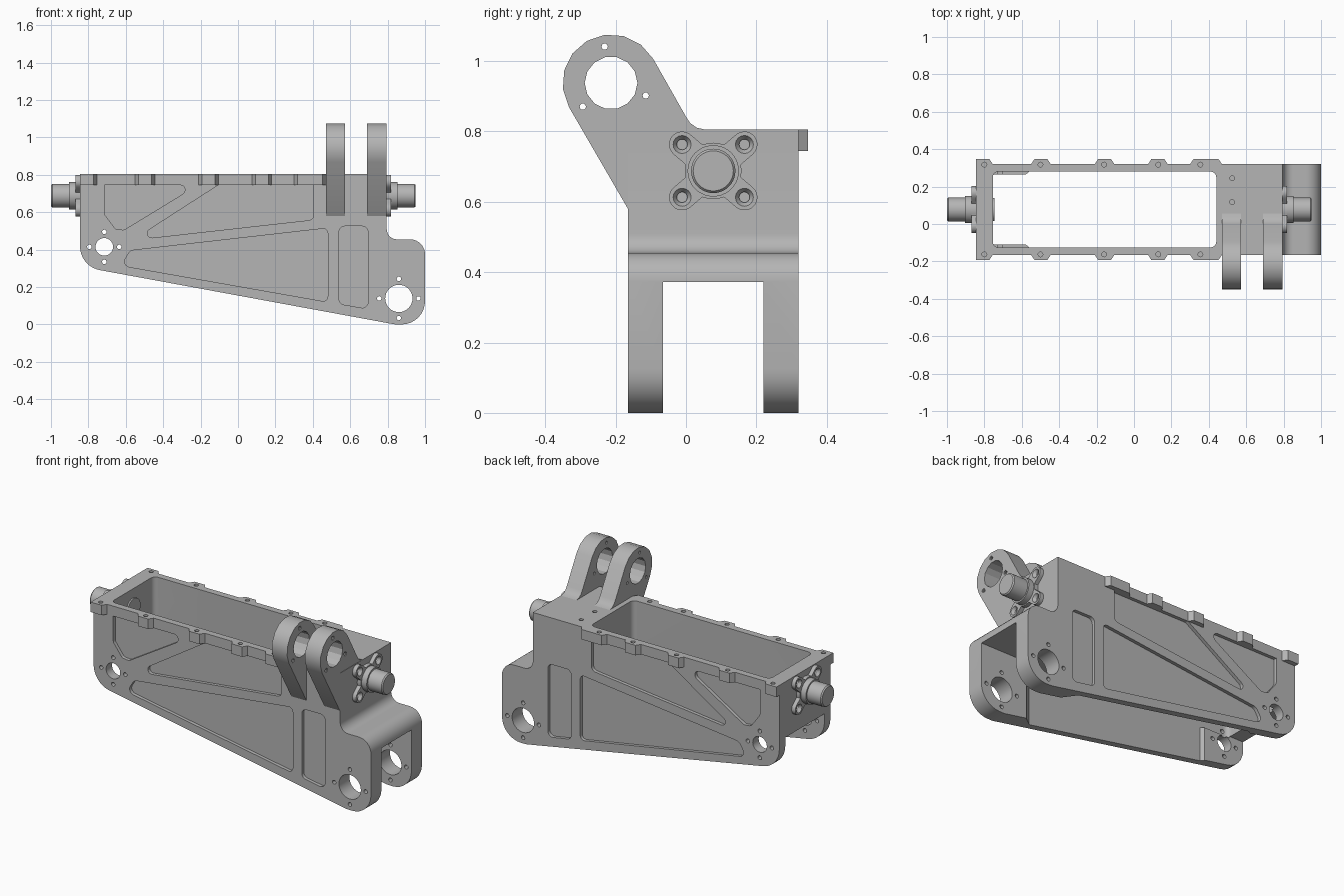
import bpy, bmesh, math
from mathutils import Vector, Matrix

if "Cube" in bpy.data.objects:
    bpy.data.objects.remove(bpy.data.objects["Cube"])

metal = bpy.data.materials.new("machined grey metal")
GREY = (0.46, 0.46, 0.46, 1)
metal.use_nodes = True
metal.diffuse_color = GREY
metal.node_tree.nodes["Principled BSDF"].inputs["Base Color"].default_value = GREY

MID = 0.0775       # middle of the housing in y
TOP = 0.805        # deck height
AXIS_Z = 0.688     # trunnion height
LIFT = {"X": lambda a, b, h: (h, a, b),
        "Y": lambda a, b, h: (a, h, b),
        "Z": lambda a, b, h: (a, b, h)}


def finish(bm, name):
    bmesh.ops.recalc_face_normals(bm, faces=bm.faces)
    mesh = bpy.data.meshes.new(name)
    bm.to_mesh(mesh)
    bm.free()
    mesh.materials.append(metal)
    obj = bpy.data.objects.new(name, mesh)
    bpy.context.collection.objects.link(obj)
    return obj


def prism(name, pts, axis, lo, hi):
    """Extrude a 2D outline along an axis."""
    bm = bmesh.new()
    rings = [[bm.verts.new(LIFT[axis](a, b, h)) for a, b in pts] for h in (lo, hi)]
    for ring in rings:
        bm.faces.new(ring)
    n = len(pts)
    for i in range(n):
        j = (i + 1) % n
        bm.faces.new((rings[0][i], rings[0][j], rings[1][j], rings[1][i]))
    return finish(bm, name)


def rod(name, axis, a, b, lo, hi, r1, r2=None, sides=24):
    """Cylinder or cone along an axis, r1 at lo and r2 at hi."""
    bm = bmesh.new()
    bmesh.ops.create_cone(bm, cap_ends=True, segments=sides, radius1=r1,
                          radius2=r1 if r2 is None else r2, depth=abs(hi - lo))
    way = Vector(LIFT[axis](0, 0, hi - lo)).normalized()
    turn = Vector((0, 0, 1)).rotation_difference(way).to_matrix().to_4x4()
    spot = Matrix.Translation(LIFT[axis](a, b, (lo + hi) / 2))
    bmesh.ops.transform(bm, matrix=spot @ turn, verts=bm.verts)
    return finish(bm, name)


def rounded(corners, steps=6):
    """Fillet the corners of an outline, each given as (a, b, radius)."""
    out = []
    n = len(corners)
    for i, (a, b, r) in enumerate(corners):
        p = Vector((a, b))
        if not r:
            out.append((a, b))
            continue
        u = (Vector(corners[i - 1][:2]) - p).normalized()
        v = (Vector(corners[(i + 1) % n][:2]) - p).normalized()
        half = u.angle(v) / 2
        reach = r / math.tan(half)
        c = p + (u + v).normalized() * (r / math.sin(half))
        start, end = p + u * reach - c, p + v * reach - c
        sweep = start.angle(end)
        for k in range(steps + 1):
            t = k / steps
            q = (start * math.sin((1 - t) * sweep) + end * math.sin(t * sweep)) / math.sin(sweep)
            out.append(tuple(c + q))
    return out


def combine(target, tools, operation="DIFFERENCE"):
    bpy.context.view_layer.objects.active = target
    for tool in tools:
        mod = target.modifiers.new("cut", "BOOLEAN")
        mod.operation, mod.solver, mod.object = operation, "EXACT", tool
        bpy.ops.object.modifier_apply(modifier=mod.name)
        bpy.data.objects.remove(tool)


def smooth(obj):
    bpy.ops.object.select_all(action="DESELECT")
    obj.select_set(True)
    bpy.context.view_layer.objects.active = obj
    bpy.ops.object.shade_smooth_by_angle(angle=math.radians(25))


def box(x0, x1, half, z0, z1, r=0.0):
    pts = [(x0, MID - half, r), (x1, MID - half, r), (x1, MID + half, r), (x0, MID + half, r)]
    return prism("cutter", rounded(pts), "Z", z0, z1)


# Housing: side silhouette extruded across the width
outline = [(-0.845, TOP, 0), (0.795, TOP, 0), (0.795, 0.455, 0.055), (1, 0.455, 0.08),
           (1, 0, 0.125), (0.84, 0, 0.15), (-0.845, 0.31, 0.13)]
housing = prism("housing", rounded(outline, 8), "Y", -0.165, 0.32)

# Bolt tabs along both rims
bolts = (-0.8, -0.5, -0.16, 0.13, 0.355)
tab_spans = ((-0.845, -0.755), (-0.55, -0.445), (-0.21, -0.105), (0.075, 0.18), (0.3, 0.47))
for side in (-1, 1):
    wall, inner, outer = (MID + side * d for d in (0.2425, 0.225, 0.27))
    tabs = []
    for x0, x1 in tab_spans:
        left = 0 if x0 < -0.8 else 0.018
        tabs.append(prism("tab", [(x0, inner), (x0, wall), (x0 + left, outer),
                                  (x1 - 0.018, outer), (x1, wall), (x1, inner)], "Z", 0.745, TOP))
    combine(housing, tabs, "UNION")

# Inner cavity: open well, thicker walls by the left holes, fork at the right
low = [(-1.2, 0.186), (-0.58, 0.186), (-0.56, 0.2025), (0.441, 0.2025)]
fork = [(0.43, 0.2025), (0.62, 0.2025), (0.69, 0.1425), (1.2, 0.1425)]


def mirrored(profile):
    return [(x, MID - h) for x, h in profile] + [(x, MID + h) for x, h in reversed(profile)]


combine(housing, [box(-0.755, 0.44, 0.2025, 0.46, 1.2, 0.03),
                  prism("cutter", mirrored(low), "Z", -0.2, 0.47),
                  prism("cutter", mirrored(fork), "Z", -0.2, 0.372)])

# Shallow weight-saving recesses on both sides
recesses = [
    [(-0.715, 0.745, 0), (-0.27, 0.745, 0.025), (-0.29, 0.70, 0.03), (-0.61, 0.505, 0.03),
     (-0.655, 0.51, 0.02), (-0.715, 0.59, 0.03)],
    [(-0.105, 0.745, 0), (0.405, 0.745, 0), (0.405, 0.56, 0.03), (-0.56, 0.452, 0.024)],
    [(-0.575, 0.395, 0.035), (0.48, 0.515, 0.025), (0.48, 0.12, 0.025), (-0.625, 0.315, 0.03)],
    [(0.54, 0.525, 0.03), (0.695, 0.525, 0.03), (0.695, 0.083, 0.03), (0.54, 0.11, 0.03)],
]
for corners in recesses:
    shape = rounded(corners)
    combine(housing, [prism("cutter", shape, "Y", -0.3, -0.145),
                      prism("cutter", shape, "Y", 0.30, 0.4)])

# Pivot holes with four screw holes around each
for x, z, r, ring in ((-0.715, 0.415, 0.047, 0.08), (0.86, 0.139, 0.073, 0.105)):
    cutters = [rod("cutter", "Y", x, z, -0.5, 0.6, r, sides=32)]
    for k in range(4):
        a = k * math.pi / 2
        cutters.append(rod("cutter", "Y", x + ring * math.cos(a), z + ring * math.sin(a),
                           -0.5, 0.6, 0.012, sides=12))
    combine(housing, cutters)

# Blind bolt holes in the rim and deck
spots = [(x, MID + s * 0.24) for x in bolts for s in (-1, 1)] + [(0.525, 0.245), (0.525, 0.117)]
combine(housing, [rod("cutter", "Z", x, y, 0.755, 0.9, 0.013, sides=12) for x, y in spots])
smooth(housing)

# Two leaning lugs on the front
EYE = (-0.213, 0.938)


def eye_arc(start, end, steps):
    angles = [math.radians(start + (end - start) * k / steps) for k in range(steps + 1)]
    return [(EYE[0] + 0.138 * math.cos(a), EYE[1] + 0.138 * math.sin(a)) for a in angles]


fillet = [(0.0, 0.842), (0.012, 0.824), (0.03, 0.811), (0.055, TOP)]
lug_shape = eye_arc(210, 30, 8) + fillet + [(0.055, 0.78), (-0.155, 0.70), (-0.155, 0.58), (-0.165, 0.58)]
for name, x0, x1 in (("inner_lug", 0.47, 0.572), ("outer_lug", 0.69, 0.793)):
    lug = prism(name, lug_shape, "X", x0, x1)
    cutters = [rod("cutter", "X", *EYE, x0 - 0.1, x1 + 0.1, 0.075, sides=14)]
    for deg in (100, 340, 220):
        a = math.radians(deg)
        y, z = EYE[0] + 0.105 * math.cos(a), EYE[1] + 0.105 * math.sin(a)
        cutters.append(rod("cutter", "X", y, z, x0 - 0.1, x1 + 0.1, 0.009, sides=10))
        cutters.append(rod("cutter", "X", y, z, x1 - 0.004, x1 + 0.02, 0.013, sides=10))
    combine(lug, cutters)
    smooth(lug)

# Trunnions: four-lobed flange, collar and shaft at each end
LOBE = (0.0885, 0.075)
lobe_dist, lobe_r = math.hypot(*LOBE), 0.037
lobe_angles = [math.atan2(sz * LOBE[1], sy * LOBE[0]) for sy in (-1, 1) for sz in (-1, 1)]


def flange_radius(a):
    best = 0.08
    for c in lobe_angles:
        d = math.atan2(math.sin(a - c), math.cos(a - c))
        if abs(d) < math.atan2(lobe_r, lobe_dist):
            best = max(best, lobe_dist * math.cos(d)
                       + math.sqrt(max(0, lobe_r ** 2 - (lobe_dist * math.sin(d)) ** 2)))
        elif abs(d) < math.pi / 2:
            best = max(best, lobe_r / math.sin(abs(d)))
    return best


ring = [2 * math.pi * k / 144 for k in range(144)]
flange_shape = [(MID + flange_radius(a) * math.cos(a), AXIS_Z + flange_radius(a) * math.sin(a))
                for a in ring]
for side, face, s in (("left", 0.795, 1), ("right", -0.845, -1)):
    def along(d):
        return face + s * d
    flange = prism(side + "_flange", flange_shape, "X", along(-0.004), along(0.024))
    screws = []
    for a in lobe_angles:
        y, z = MID + lobe_dist * math.cos(a), AXIS_Z + lobe_dist * math.sin(a)
        screws.append(rod("cutter", "X", y, z, along(-0.02), along(0.05), 0.015, sides=16))
        screws.append(rod("cutter", "X", y, z, along(0.008), along(0.026), 0.015, 0.027, 16))
    combine(flange, screws)
    smooth(flange)
    smooth(rod(side + "_collar", "X", MID, AXIS_Z, along(0), along(0.058), 0.073, sides=40))
    smooth(rod(side + "_shaft", "X", MID, AXIS_Z, along(0.05), along(0.148), 0.063, sides=40))
    smooth(rod(side + "_shaft_tip", "X", MID, AXIS_Z, along(0.148), along(0.155), 0.063, 0.057, 40))

# Spigot showing on the inside of the right end wall
smooth(rod("inner_spigot", "X", MID, AXIS_Z, -0.78, -0.746, 0.062, sides=32))
